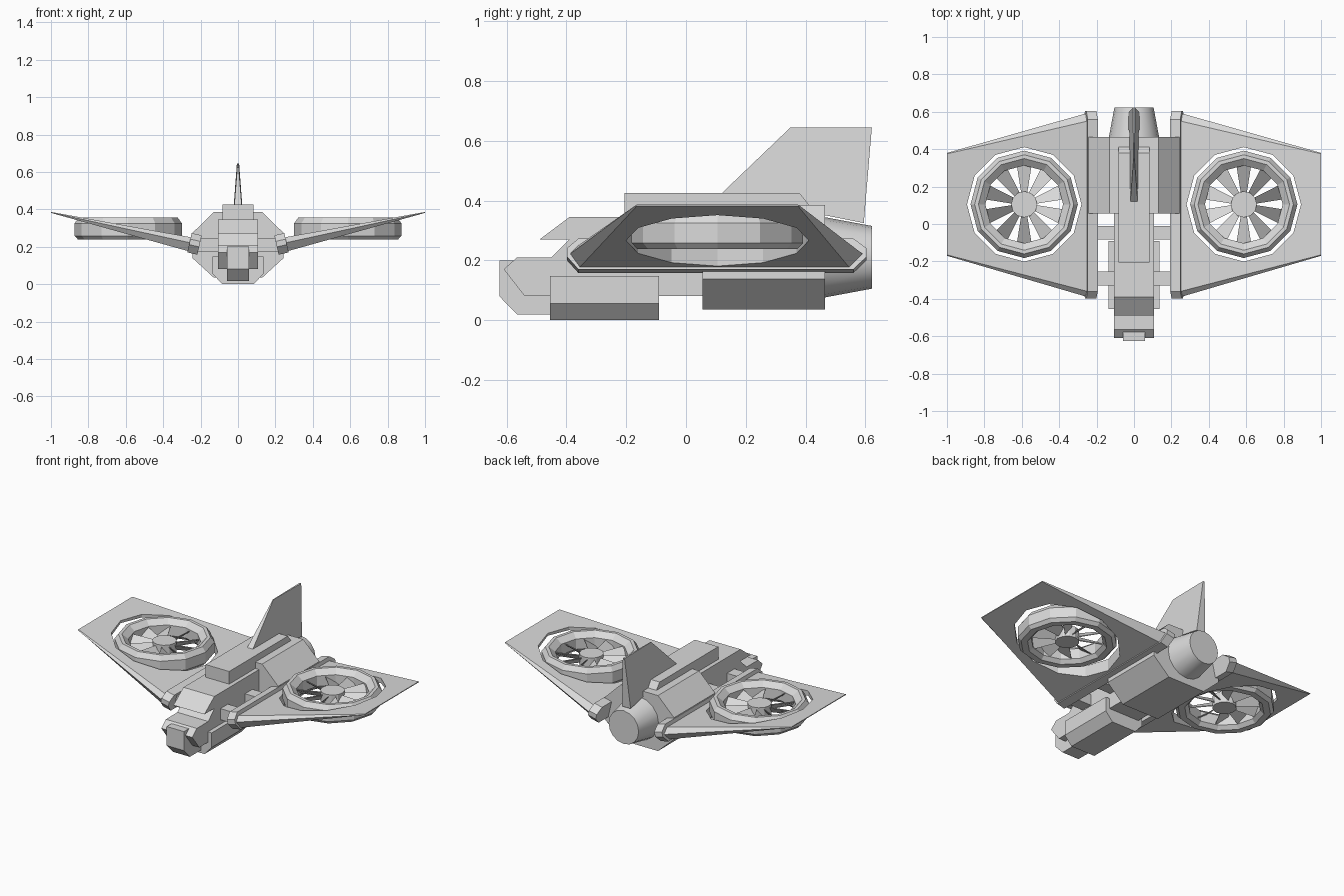
import bpy, bmesh, math
from mathutils import Matrix, Vector

if "Cube" in bpy.data.objects:
    bpy.data.objects.remove(bpy.data.objects["Cube"])

grey = bpy.data.materials.new("hull_grey")
grey.diffuse_color = (0.7, 0.7, 0.7, 1)
grey.use_nodes = True
grey.node_tree.nodes["Principled BSDF"].inputs["Base Color"].default_value = grey.diffuse_color


def finish(name, bm):
    bmesh.ops.recalc_face_normals(bm, faces=bm.faces)
    me = bpy.data.meshes.new(name)
    bm.to_mesh(me)
    bm.free()
    me.materials.append(grey)
    ob = bpy.data.objects.new(name, me)
    bpy.context.collection.objects.link(ob)
    return ob


def loft(name, rings, caps=True, closed=False):
    """Skin a list of equally long point loops."""
    bm = bmesh.new()
    vs = [[bm.verts.new(p) for p in r] for r in rings]
    n = len(rings[0])
    pairs = list(zip(vs, vs[1:])) + ([(vs[-1], vs[0])] if closed else [])
    for a, b in pairs:
        for i in range(n):
            j = (i + 1) % n
            bm.faces.new((a[i], a[j], b[j], b[i]))
    if caps and not closed:
        bm.faces.new(vs[0])
        bm.faces.new(vs[-1])
    return finish(name, bm)


def side_prism(name, pts, x0, x1):
    """Extrude a (y, z) profile across x."""
    return loft(name, [[(x, y, z) for y, z in pts] for x in (x0, x1)])


def long_prism(name, half, y0, y1):
    """Extrude a mirrored (x, z) cross-section along y."""
    pts = half + [(-x, z) for x, z in reversed(half)]
    return loft(name, [[(x, y, z) for x, z in pts] for y in (y0, y1)])


def circle(c, r, z, n):
    return [(c[0] + r * math.cos(2 * math.pi * i / n),
             c[1] + r * math.sin(2 * math.pi * i / n), z) for i in range(n)]


def apply_mod(ob, kind, **props):
    m = ob.modifiers.new(kind.lower(), kind)
    for k, v in props.items():
        setattr(m, k, v)
    bpy.context.view_layer.objects.active = ob
    bpy.ops.object.modifier_apply(modifier=m.name)


def mirror(ob):
    apply_mod(ob, 'MIRROR', use_mirror_merge=False)


def smooth(ob, angle=35):
    bpy.ops.object.select_all(action='DESELECT')
    ob.select_set(True)
    bpy.context.view_layer.objects.active = ob
    bpy.ops.object.shade_smooth_by_angle(angle=math.radians(angle))


# Fuselage with notched cockpit front
side_prism("fuselage", [(-.61, .17), (-.54, .08), (.1, .08), (.1, .345), (-.39, .345),
                        (-.49, .27), (-.39, .27), (-.45, .21), (-.565, .21)], -.108, .108)
side_prism("nose_block", [(-.625, .2), (-.625, .08), (-.565, .018), (-.44, .018), (-.44, .2)],
           -.06, .06)
side_prism("spine_box", [(-.205, .33), (-.205, .425), (.38, .425), (.42, .375), (.42, .33)],
           -.082, .082)
long_prism("belly_pod", [(.085, 0), (.135, .055), (.135, .147)], -.455, -.09)
long_prism("engine_body", [(.13, .035), (.242, .138), (.242, .275), (.13, .385)], .055, .465)

# Tapered exhaust
thruster = loft("thruster", [[(r * math.cos(a), y, .21 + r * math.sin(a))
                              for a in [math.tau * i / 16 for i in range(16)]]
                             for y, r in ((.45, .137), (.622, .105))])
smooth(thruster)

# Tail fin, thick at the base and thin at the top
fin = [(.115, .42, .02), (.35, .645, .002), (.622, .645, .006), (.595, .325, .03)]
loft("tail_fin", [[(s * w, y, z) for y, z, w in fin] for s in (-1, 1)])

# Struts and wing root rails
for label, y in (("front", -.292), ("middle", -.047)):
    strut = side_prism(label + "_strut", [(y - .037, .175), (y + .037, .175),
                                          (y + .037, .245), (y - .037, .245)], .09, .22)
    mirror(strut)
rail = side_prism("root_rail", [(-.398, .22), (-.398, .205), (-.36, .162), (.56, .162), (.604, .205),
                                (.604, .235), (.56, .268), (-.36, .268), (-.398, .235)], .205, .26)
pivot = Vector((.232, 0, .215))
rail.data.transform(Matrix.Translation(pivot) @ Matrix.Rotation(math.radians(-13), 4, 'Y')
                    @ Matrix.Translation(-pivot))
mirror(rail)

# Wing with round fan opening
FAN = (.587, .105)
root = [(-.39, .22), (-.36, .172), (.55, .172), (.593, .22), (.55, .25), (-.36, .25)]
tip = [(-.17, .383), (-.165, .381), (.375, .381), (.38, .383), (.375, .386), (-.165, .386)]
wing = loft("wing", [[(x, y, z) for y, z in sec] for x, sec in ((.25, root), (1.0, tip))])
cutter = loft("fan_cutter", [circle(FAN, .306, z, 12) for z in (0, .7)])
cutter.hide_render = True
apply_mod(wing, 'BOOLEAN', object=cutter, operation='DIFFERENCE', solver='EXACT')
bpy.data.objects.remove(cutter)
mirror(wing)

# Duct ring
section = [(.268, .238), (.287, .258), (.287, .325), (.265, .355),
           (.245, .355), (.208, .325), (.208, .26), (.23, .238)]
duct = loft("fan_duct", [circle(FAN, r, z, 12) for r, z in section], closed=True)
mirror(duct)

# Fan hub and pitched blades
hub = loft("fan_hub", [circle(FAN, .07, z, 12) for z in (.255, .325)])
mirror(hub)
bm = bmesh.new()
for k in range(10):
    a = math.tau * (k + .5) / 10
    u, t = Vector((math.cos(a), math.sin(a), 0)), Vector((-math.sin(a), math.cos(a), 0))
    c = Vector((FAN[0], FAN[1], .29))
    faces = []
    for dz in (-.003, .003):
        o = c + Vector((0, 0, dz))
        faces.append([bm.verts.new(o + u * r + t * s * w + Vector((0, 0, s * h)))
                      for r, s, w, h in ((.06, -1, .016, .02), (.212, -1, .04, .028),
                                         (.212, 1, .04, .028), (.06, 1, .016, .02))])
    lo, hi = faces
    bm.faces.new(lo)
    bm.faces.new(hi)
    for i in range(4):
        j = (i + 1) % 4
        bm.faces.new((lo[i], lo[j], hi[j], hi[i]))
mirror(finish("fan_blades", bm))
